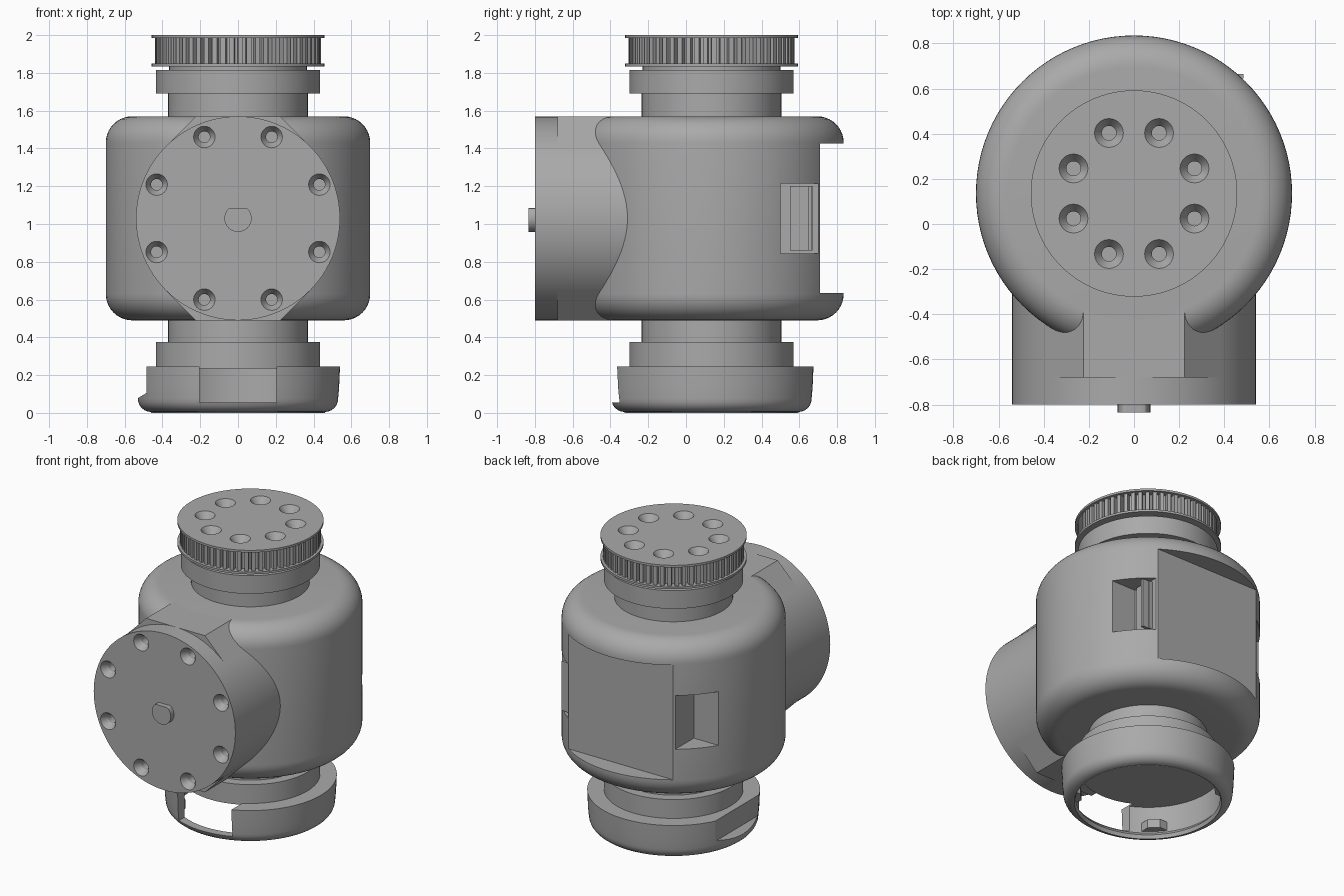
import bpy, bmesh
from math import sin, cos, pi, radians
from mathutils import Matrix, Vector

cube = bpy.data.objects.get("Cube")
if cube:
    bpy.data.objects.remove(cube, do_unlink=True)

grey = bpy.data.materials.new("grey_plastic")
grey.use_nodes = True
grey.diffuse_color = (0.4, 0.4, 0.4, 1)
grey.node_tree.nodes["Principled BSDF"].inputs["Base Color"].default_value = (0.4, 0.4, 0.4, 1)

AXIS_Y = 0.135   # y of the vertical axis
ARM_Z = 1.03     # height of the arm axis
ARM_R = 0.54
upright = Matrix.Translation((0, AXIS_Y, 0))
forward = Matrix.Translation((0, 0, ARM_Z)) @ Matrix.Rotation(pi / 2, 4, "X")


def finish(name, bm, place=Matrix()):
    bmesh.ops.remove_doubles(bm, verts=bm.verts, dist=1e-5)
    bmesh.ops.recalc_face_normals(bm, faces=bm.faces)
    bm.transform(place)
    mesh = bpy.data.meshes.new(name)
    bm.to_mesh(mesh)
    bm.free()
    mesh.materials.append(grey)
    obj = bpy.data.objects.new(name, mesh)
    bpy.context.collection.objects.link(obj)
    return obj


def revolve(bm, profile, steps=96, place=Matrix(), closed=False):
    """Turn a (radius, height) profile around z."""
    rings = []
    for r, z in profile:
        ring = []
        for i in range(steps):
            a = 2 * pi * i / steps
            ring.append(bm.verts.new(place @ Vector((r * cos(a), r * sin(a), z))))
        rings.append(ring)
    pairs = list(zip(rings, rings[1:]))
    if closed:
        pairs.append((rings[-1], rings[0]))
    for low, high in pairs:
        for i in range(steps):
            j = (i + 1) % steps
            bm.faces.new((low[i], low[j], high[j], high[i]))
    if not closed:
        bm.faces.new(rings[0][::-1])
        bm.faces.new(rings[-1])


def lathe(name, profile, place=upright, closed=False):
    bm = bmesh.new()
    revolve(bm, profile, place=place, closed=closed)
    return finish(name, bm)


def prism(name, outline, low, high, place=Matrix()):
    """Raise a 2D outline from low to high along z."""
    bm = bmesh.new()
    base = bm.faces.new([bm.verts.new((x, y, low)) for x, y in outline])
    top = bmesh.ops.extrude_face_region(bm, geom=[base])["geom"]
    bmesh.ops.translate(bm, vec=(0, 0, high - low),
                        verts=[v for v in top if isinstance(v, bmesh.types.BMVert)])
    return finish(name, bm, place)


def box(name, x, y, z):
    return prism(name, [(x[0], y[0]), (x[1], y[0]), (x[1], y[1]), (x[0], y[1])], *z)


def screw_holes(circle, rim, bore, face, place):
    """Eight countersunk holes, opening at height face."""
    bm = bmesh.new()
    profile = [(bore, face - 0.1), (bore, face - 0.045), (rim, face), (rim, face + 0.02)]
    for k in range(8):
        a = radians(22.5 + 45 * k)
        at = Matrix.Translation((circle * cos(a), circle * sin(a), 0))
        revolve(bm, profile, 24, at)
    return finish("screw_hole_cutter", bm, place)


def cut(obj, *cutters):
    bpy.context.view_layer.objects.active = obj
    for c in cutters:
        mod = obj.modifiers.new("cut", "BOOLEAN")
        mod.operation, mod.solver, mod.object = "DIFFERENCE", "EXACT", c
        bpy.ops.object.modifier_apply(modifier=mod.name)
        bpy.data.objects.remove(c, do_unlink=True)
    return obj


def arc(r, z, radius, start, end, n=10):
    angles = [radians(start + (end - start) * i / n) for i in range(n + 1)]
    return [(r + radius * cos(a), z + radius * sin(a)) for a in angles]


# Main housing with rounded rims, flat rear recess and two side pockets
housing = lathe("housing", arc(0.56, 0.63, 0.14, -90, 0) + arc(0.56, 1.43, 0.14, 0, 90))
cut(housing,
    box("recess_cutter", (-1, 1), (0.71, 1), (0.635, 1.425)),
    box("pocket_cutter", (0.41, 1), (0.5, 1), (0.845, 1.215)),
    box("pocket_cutter", (-1, -0.41), (0.5, 1), (0.845, 1.215)))
box("connector_block", (0.39, 0.44), (0.55, 0.67), (0.86, 1.2))
box("connector_tab", (0.43, 0.485), (0.645, 0.665), (0.86, 1.2))

# Forward arm with screw holes and a motor shaft
arm = lathe("arm", [(ARM_R, 0), (ARM_R, 0.8)], forward)
cut(arm, screw_holes(0.466, 0.057, 0.03, 0.8, forward))
flat, slope = ARM_R * 0.414, ARM_R * 0.707
half = [(flat, ARM_R), (slope, slope), (slope, -slope), (flat, -ARM_R)]
prism("arm_gusset", half + [(-x, y) for x, y in reversed(half)], 0.2, 0.68, forward)
shaft = [(0.072 * cos(a), min(0.055, 0.072 * sin(a)))
         for a in (2 * pi * i / 32 for i in range(32))]
prism("motor_shaft", shaft, 0.78, 0.835, forward)

# Stepped necks above and below the housing
lathe("upper_neck", [(0.37, 1.55), (0.37, 1.69), (0.435, 1.69), (0.435, 1.815),
                     (0.365, 1.815), (0.365, 1.84)])
lathe("lower_neck", [(0.435, 0.235), (0.435, 0.375), (0.37, 0.375), (0.37, 0.51)])

# Toothed pulley between two flanges
teeth, outline = 60, []
for k in range(teeth):
    for part, r in ((0, 0.44), (0.55, 0.44), (0.62, 0.405), (0.93, 0.405)):
        a = 2 * pi * (k + part) / teeth
        outline.append((r * cos(a), r * sin(a)))
pulley = prism("pulley_teeth", outline, 1.845, 1.99, upright)
top_flange = lathe("pulley_top_flange", [(0.457, 1.985), (0.457, 2.0)])
lathe("pulley_bottom_flange", [(0.457, 1.835), (0.457, 1.85)])
for part in (pulley, top_flange):
    cut(part, screw_holes(0.29, 0.064, 0.032, 2.0, upright))

# Hollow foot ring with a front window and a flat on one side
foot = lathe("foot_ring", [(0.42, 0.245), (0.54, 0.245), (0.535, 0.13)]
             + arc(0.46, 0.075, 0.07, 0, -90, 6)
             + [(0.46, 0.0), (0.45, 0.025), (0.47, 0.05), (0.47, 0.235), (0.42, 0.235)],
             closed=True)
cut(foot,
    box("window_cutter", (-0.205, 0.205), (-1, -0.1), (0.055, 0.4)),
    prism("flat_cutter", [(-1, 0.4), (-0.485, 0.4), (-0.485, 0.105), (-0.56, 0.06), (-1, 0.06)],
          -0.8, 0.8, Matrix.Rotation(pi / 2, 4, "X")))

# Bayonet lugs inside the foot
for k in range(4):
    turn = upright @ Matrix.Rotation(radians(45 + 90 * k), 4, "Z")
    prism("foot_lug", [(0.475, -0.09), (0.475, 0.09), (0.42, 0.04), (0.42, -0.04)],
          0.06, 0.12, turn)

# Smooth round surfaces, keep crisp edges
bpy.ops.object.select_all(action="DESELECT")
for obj in bpy.context.scene.objects:
    if obj.type == "MESH":
        obj.select_set(True)
        bpy.context.view_layer.objects.active = obj
bpy.ops.object.shade_smooth_by_angle(angle=radians(30))
